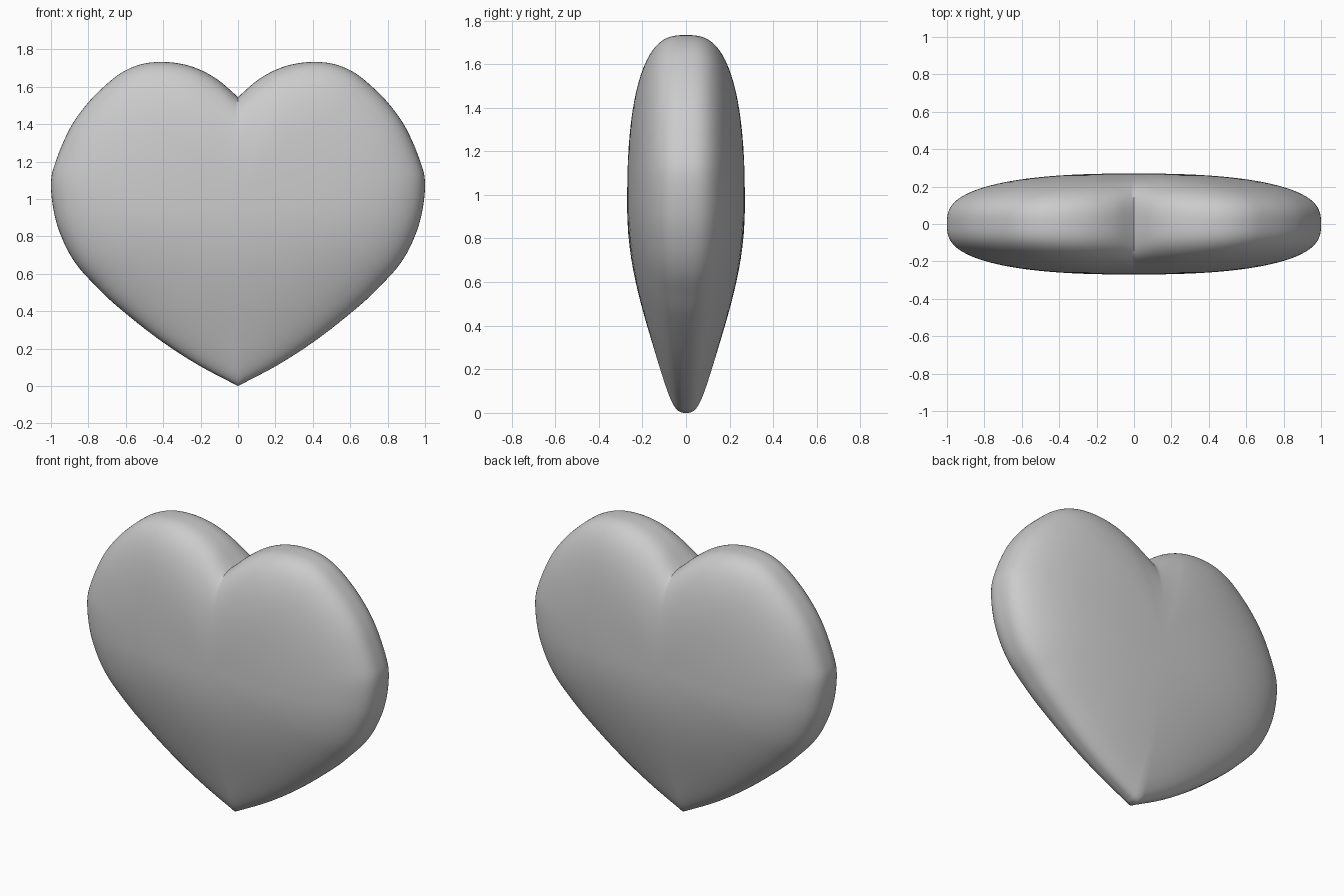
import bpy, bmesh, math
from mathutils import Vector

if "Cube" in bpy.data.objects:
    bpy.data.objects.remove(bpy.data.objects["Cube"])

# Right half of the heart outline (x, z), from the cleft to the bottom tip
HALF = [(0, 1.545), (0.1, 1.632), (0.2, 1.69), (0.3, 1.722), (0.41, 1.733),
        (0.52, 1.72), (0.62, 1.677), (0.71, 1.607), (0.81, 1.505), (0.9, 1.375),
        (0.975, 1.2), (1.0, 1.08), (0.98, 0.91), (0.93, 0.765), (0.86, 0.645),
        (0.76, 0.535), (0.65, 0.43), (0.44, 0.262), (0.225, 0.12), (0, 0)]
CENTRE = Vector((0, 0.95))
THICK = 0.27      # half thickness in the middle
STEPS = 7         # samples per outline segment
RINGS = 32


def spline(points):
    p = [Vector(q) for q in points]
    p = [2 * p[0] - p[1]] + p + [2 * p[-1] - p[-2]]
    out = []
    for a, b, c, d in zip(p, p[1:], p[2:], p[3:]):
        for k in range(STEPS):
            t = k / STEPS
            out.append(0.5 * (2 * b + (c - a) * t + (2 * a - 5 * b + 4 * c - d) * t * t
                              + (3 * b - a - 3 * c + d) * t ** 3))
    return out + [p[-2]]


def taper(z):
    # the body gets thinner towards the bottom tip
    t = min(max(z / 0.95, 0), 1)
    return 0.54 + 0.46 * math.sin(t * math.pi / 2) ** 1.5


# Closed outline and a softened copy used by the inner rings
right = spline(HALF)
outline = right + [Vector((-p.x, p.y)) for p in reversed(right[1:-1])]
n = len(outline)
soft = [sum((outline[(i + k) % n] for k in range(-14, 15)), Vector((0, 0))) / 29
        for i in range(n)]

bm = bmesh.new()


def ring(s, side):
    verts = []
    for p, q in zip(outline, soft):
        flat = CENTRE + s * (q.lerp(p, s ** 3) - CENTRE)
        y = side * THICK * (1 - s ** 2.5) ** 0.35 * taper(flat.y)
        verts.append(bm.verts.new((flat.x, y, flat.y)))
    return verts


# Rings from the front centre over the rim to the back centre
scales = [1 - (i / RINGS) ** 2.6 for i in range(RINGS)]
rings = [ring(s, -1) for s in reversed(scales)] + [ring(s, 1) for s in scales[1:]]
for a, b in zip(rings, rings[1:]):
    for i in range(n):
        j = (i + 1) % n
        bm.faces.new((a[i], a[j], b[j], b[i]))

# Close both centres
for r, side in ((rings[0], -1), (rings[-1], 1)):
    c = bm.verts.new((0, side * THICK, CENTRE.y))
    for i in range(n):
        bm.faces.new((r[i], r[(i + 1) % n], c))
bmesh.ops.recalc_face_normals(bm, faces=bm.faces)

mesh = bpy.data.meshes.new("heart")
bm.to_mesh(mesh)
bm.free()
heart = bpy.data.objects.new("heart", mesh)
bpy.context.collection.objects.link(heart)
bpy.context.view_layer.objects.active = heart
heart.select_set(True)
bpy.ops.object.shade_smooth_by_angle(angle=math.radians(60))
